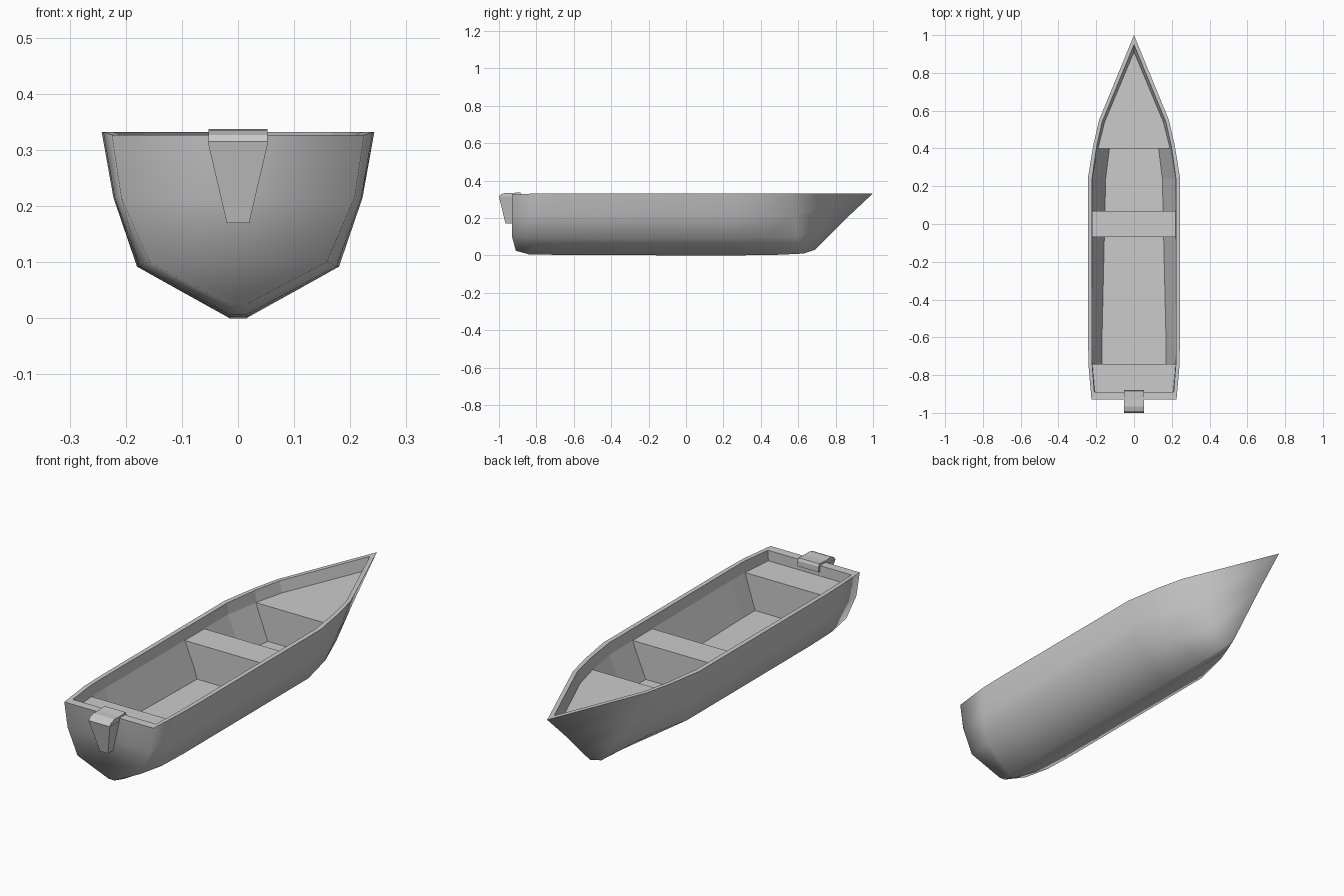
import bpy, bmesh

if "Cube" in bpy.data.objects:
    bpy.data.objects.remove(bpy.data.objects["Cube"])


def make_object(name, bm):
    bmesh.ops.remove_doubles(bm, verts=bm.verts[:], dist=0.0005)
    bmesh.ops.recalc_face_normals(bm, faces=bm.faces[:])
    mesh = bpy.data.meshes.new(name)
    bm.to_mesh(mesh)
    bm.free()
    obj = bpy.data.objects.new(name, mesh)
    bpy.context.collection.objects.link(obj)
    return obj


def full_section(bm, half):
    """Mirror a half section (keel to rim) into a rim-to-rim row of vertices."""
    left = [(-x, y, z) for x, y, z in reversed(half)]
    return [bm.verts.new(p) for p in left + list(half)]


def skin(bm, rows, smooth=False, closed=False):
    for a, b in zip(rows, rows[1:]):
        n = len(a)
        for i in range(n if closed else n - 1):
            j = (i + 1) % n
            bm.faces.new((a[i], a[j], b[j], b[i])).smooth = smooth


def prism(name, sections):
    """Closed solid through four-sided sections: y, top half width, top z, bottom half width, bottom z."""
    bm = bmesh.new()
    rows = [full_section(bm, [(bw, y, bz), (tw, y, tz)]) for y, tw, tz, bw, bz in sections]
    skin(bm, rows, closed=True)
    bm.faces.new(rows[0])
    bm.faces.new(rows[-1])
    return make_object(name, bm)


# Hull stations: keel, chine, side and gunwale points, stern to bow
TOP = 0.332
outer = [
    [(.015, -.91, .025), (.158, -.93, .10), (.208, -.93, .215), (.225, -.93, .327)],
    [(.015, -.84, .006), (.176, -.80, .093), (.22, -.78, .215), (.24, -.76, TOP)],
    [(.015, -.64, .002), (.18, -.64, .092), (.222, -.64, .215), (.243, -.64, TOP)],
    [(.015, .25, 0), (.18, .25, .092), (.222, .25, .215), (.243, .25, TOP)],
    [(.015, .48, .003), (.14, .43, .095), (.19, .44, .215), (.215, .42, TOP)],
    [(.014, .63, .01), (.075, .60, .10), (.132, .58, .215), (.185, .55, TOP)],
    [(0, .69, .03), (0, .76, .10), (0, .875, .215), (0, 1.0, TOP)],
]
# Inner stations: floor edge, seat level and inner rim
inner = [
    [(.165, -.89, .12), (.208, -.89, .28), (.21, -.89, .327)],
    [(.17, -.74, .12), (.22, -.74, .28), (.222, -.74, TOP)],
    [(.17, -.64, .12), (.222, -.64, .28), (.223, -.64, TOP)],
    [(.15, .24, .12), (.218, .24, .28), (.222, .24, TOP)],
    [(.13, .40, .12), (.19, .40, .28), (.198, .41, TOP)],
    [(.06, .55, .14), (.155, .54, .28), (.169, .54, TOP)],
    [(0, .70, .15), (0, .91, .28), (0, .95, TOP)],
]
bm = bmesh.new()
out_rows = [full_section(bm, s) for s in outer]
in_rows = [full_section(bm, s) for s in inner]
skin(bm, out_rows, smooth=True)
skin(bm, in_rows)
for i in range(3):  # transom, outside and inside
    bm.faces.new((out_rows[0][i], out_rows[0][i + 1],
                  out_rows[0][6 - i], out_rows[0][7 - i])).smooth = True
for i in range(2):
    bm.faces.new((in_rows[0][i], in_rows[0][i + 1], in_rows[0][4 - i], in_rows[0][5 - i]))
# Gunwale rim along both sides and across the stern
for k in (0, -1):
    skin(bm, [[r[k] for r in out_rows], [r[k] for r in in_rows]])
bm.faces.new((out_rows[0][0], out_rows[0][-1], in_rows[0][-1], in_rows[0][0]))
make_object("hull", bm)

# Solid bench seats and bow deck
prism("stern_seat", [(-.889, .207, .28, .165, .11), (-.74, .221, .28, .17, .11)])
prism("middle_seat", [(-.07, .222, .28, .166, .11), (.07, .221, .28, .156, .11)])
prism("bow_deck", [(.40, .191, .281, .13, .11), (.54, .156, .281, .06, .15), (.91, .002, .281, .002, .26)])

# Motor bracket: tapered leg outside the transom, cap hooked over the rim
bm = bmesh.new()
levels = [(.054, -1.0, -.92, .315), (.02, -.965, -.92, .17)]
rows = [[bm.verts.new(p) for p in ((-w, a, z), (w, a, z), (w, b, z), (-w, b, z))]
        for w, a, b, z in levels]
skin(bm, rows, closed=True)
bm.faces.new(rows[0])
bm.faces.new(rows[1])
make_object("bracket_leg", bm)

bm = bmesh.new()
profile = [(-1.0, .315), (-.99, .327), (-.965, .335), (-.93, .334), (-.885, .337),
           (-.88, .325), (-.88, .30), (-.892, .30), (-.892, .315)]
sides = [[bm.verts.new((x, y, z)) for y, z in profile] for x in (-.053, .053)]
skin(bm, sides, closed=True)
for side in sides:
    bm.faces.new(side)
make_object("bracket_cap", bm)
